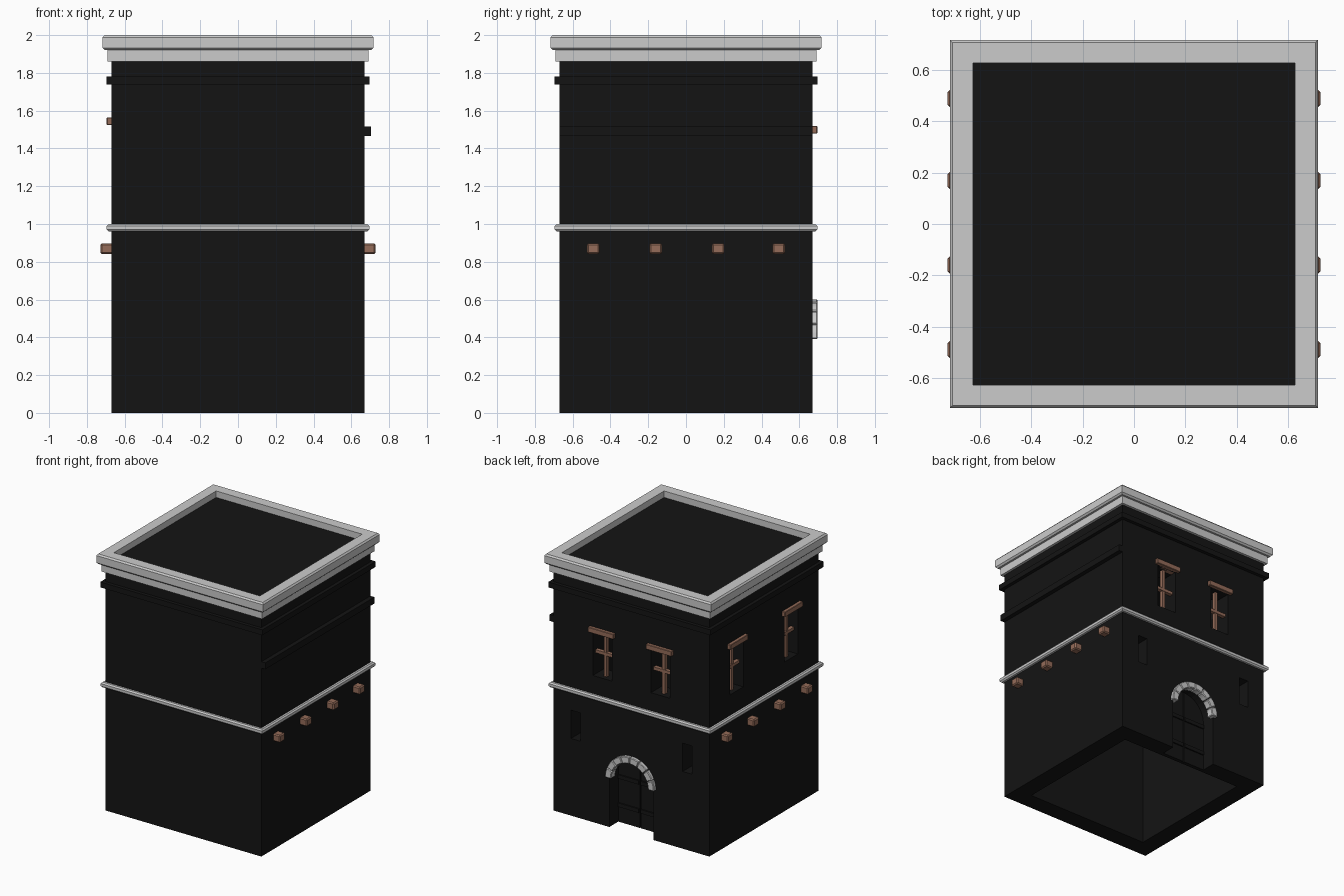
import bpy, bmesh, math

if "Cube" in bpy.data.objects:
    bpy.data.objects.remove(bpy.data.objects["Cube"])

def material(name, rgb):
    m = bpy.data.materials.new(name)
    m.diffuse_color = (*rgb, 1)
    m.use_nodes = True
    m.node_tree.nodes["Principled BSDF"].inputs["Base Color"].default_value = m.diffuse_color
    return m

DARK = material("dark_stone", (0.007, 0.007, 0.007))
WOOD = material("wood", (0.30, 0.15, 0.10))

def finish(bm, name, mat=None, bevel=0):
    bmesh.ops.recalc_face_normals(bm, faces=bm.faces[:])
    if bevel:
        bmesh.ops.bevel(bm, geom=bm.edges[:], offset=bevel, segments=1, affect='EDGES')
    me = bpy.data.meshes.new(name)
    bm.to_mesh(me)
    bm.free()
    ob = bpy.data.objects.new(name, me)
    bpy.context.collection.objects.link(ob)
    if mat:
        me.materials.append(mat)
    return ob

# side frames: u runs along the wall, d is distance out from the centre
SIDES = {"back": lambda u, d, z: (u, d, z),
         "left": lambda u, d, z: (-d, u, z),
         "right": lambda u, d, z: (d, u, z)}

def prism(name, side, outline, d0, d1, mat=None, bevel=0):
    """Extrude a (u, z) outline through the wall from d0 to d1."""
    bm = bmesh.new()
    a, b = ([bm.verts.new(SIDES[side](u, d, z)) for u, z in outline] for d in (d0, d1))
    n = len(outline)
    bm.faces.new(a)
    bm.faces.new(b[::-1])
    for i in range(n):
        j = (i + 1) % n
        bm.faces.new((a[i], a[j], b[j], b[i]))
    return finish(bm, name, mat, bevel)

def block(name, side, u, z0, z1, w, d0, d1, mat=None, bevel=0):
    h = w / 2
    return prism(name, side, [(u-h, z0), (u+h, z0), (u+h, z1), (u-h, z1)], d0, d1, mat, bevel)

def square_ring(name, profile, mat=None):
    """Sweep a closed (half width, z) profile around a square."""
    bm = bmesh.new()
    loops = [[bm.verts.new((sx*r, sy*r, z)) for r, z in profile]
             for sx, sy in ((1, 1), (-1, 1), (-1, -1), (1, -1))]
    n = len(profile)
    for k in range(4):
        p, q = loops[k], loops[(k+1) % 4]
        for i in range(n):
            j = (i + 1) % n
            bm.faces.new((p[i], p[j], q[j], q[i]))
    return finish(bm, name, mat)

def arc(r, z, a0, a1, n):
    return [(r*math.cos(a0+(a1-a0)*i/n), z+r*math.sin(a0+(a1-a0)*i/n)) for i in range(n+1)]

# hollow walls, open underneath
IN, OUT, SPRING = 0.53, 0.67, 0.39
walls = square_ring("walls", [(OUT, 0), (OUT, 1.93), (IN, 1.93), (IN, 0)], DARK)

# openings: arched doorway, slit windows, upper windows
windows = [("back", u, 1.14, 1.48) for u in (-0.25, 0.25)] + \
          [("left", u, 1.16, 1.525) for u in (-0.335, 0.335)]
cutters = [prism("door_cutter", "back",
                 [(-0.19, -0.1), (0.19, -0.1)] + arc(0.19, SPRING, 0, math.pi, 16), 0.4, 0.8)]
cutters += [block("slit_cutter", "back", u, 0.6, 0.82, 0.08, 0.4, 0.8) for u in (-0.48, 0.48)]
cutters += [block("window_cutter", s, u, z0, z1, 0.165, 0.4, 0.8) for s, u, z0, z1 in windows]
for c in cutters:
    c.hide_render = True
    m = walls.modifiers.new("opening", 'BOOLEAN')
    m.operation, m.solver, m.object = 'DIFFERENCE', 'EXACT', c
dg = bpy.context.evaluated_depsgraph_get()
cut = bpy.data.meshes.new_from_object(walls.evaluated_get(dg))
walls.modifiers.clear()
walls.data = cut
for c in cutters:
    bpy.data.objects.remove(c)

# roof deck, cornice and string courses
block("roof_deck", "back", 0, 1.90, 1.95, 1.27, -0.635, 0.635, DARK)
square_ring("cornice", [(0.69, 1.86), (0.69, 1.92), (0.705, 1.92), (0.717, 1.932), (0.717, 1.988),
                        (0.707, 2.0), (0.628, 2.0), (0.628, 1.86)])
square_ring("string_course", [(0.66, 0.96), (0.685, 0.96), (0.695, 0.97), (0.695, 0.99),
                              (0.685, 1.0), (0.66, 1.0)])
square_ring("upper_band", [(0.66, 1.738), (0.697, 1.738), (0.697, 1.78), (0.66, 1.78)], DARK)
block("side_ledge", "right", 0, 1.465, 1.515, 1.34, 0.66, 0.704, DARK)

# window lintels, mullions and crossbars
for s, u, z0, z1 in windows:
    block("window_lintel", s, u, z1, z1 + 0.04, 0.22, 0.62, 0.695, WOOD, 0.003)
    block("window_mullion", s, u, z0, z1, 0.025, 0.605, 0.635, WOOD)
    zc = z0 + 0.52 * (z1 - z0)
    block("window_crossbar", s, u, zc - 0.012, zc + 0.012, 0.165, 0.608, 0.638, WOOD)

# beam ends on both sides
for s in ("left", "right"):
    for u in (-0.49, -0.16, 0.17, 0.49):
        block("beam_end", s, u, 0.84, 0.898, 0.066, 0.64, 0.727, WOOD, 0.008)

# arch stones over the doorway
for i in range(8):
    a0, a1 = (math.pi * (i + k) / 8 for k in (0.02, 0.98))
    prism("arch_stone", "back", arc(0.212, SPRING, a0, a1, 2) + arc(0.16, SPRING, a1, a0, 2),
          0.64, 0.697, None, 0.005)

# double door leaves with iron straps
for sgn in (-1, 1):
    top = arc(0.19, SPRING, 0, math.acos(0.004 / 0.19), 8)
    leaf = [(0.004, 0), (0.19, 0)] + top
    prism("door_leaf", "back", [(sgn*u, z) for u, z in leaf], 0.53, 0.56, DARK)
    for z in (0.12, 0.34):
        block("door_strap", "back", sgn*0.098, z, z + 0.03, 0.18, 0.555, 0.57, DARK)
